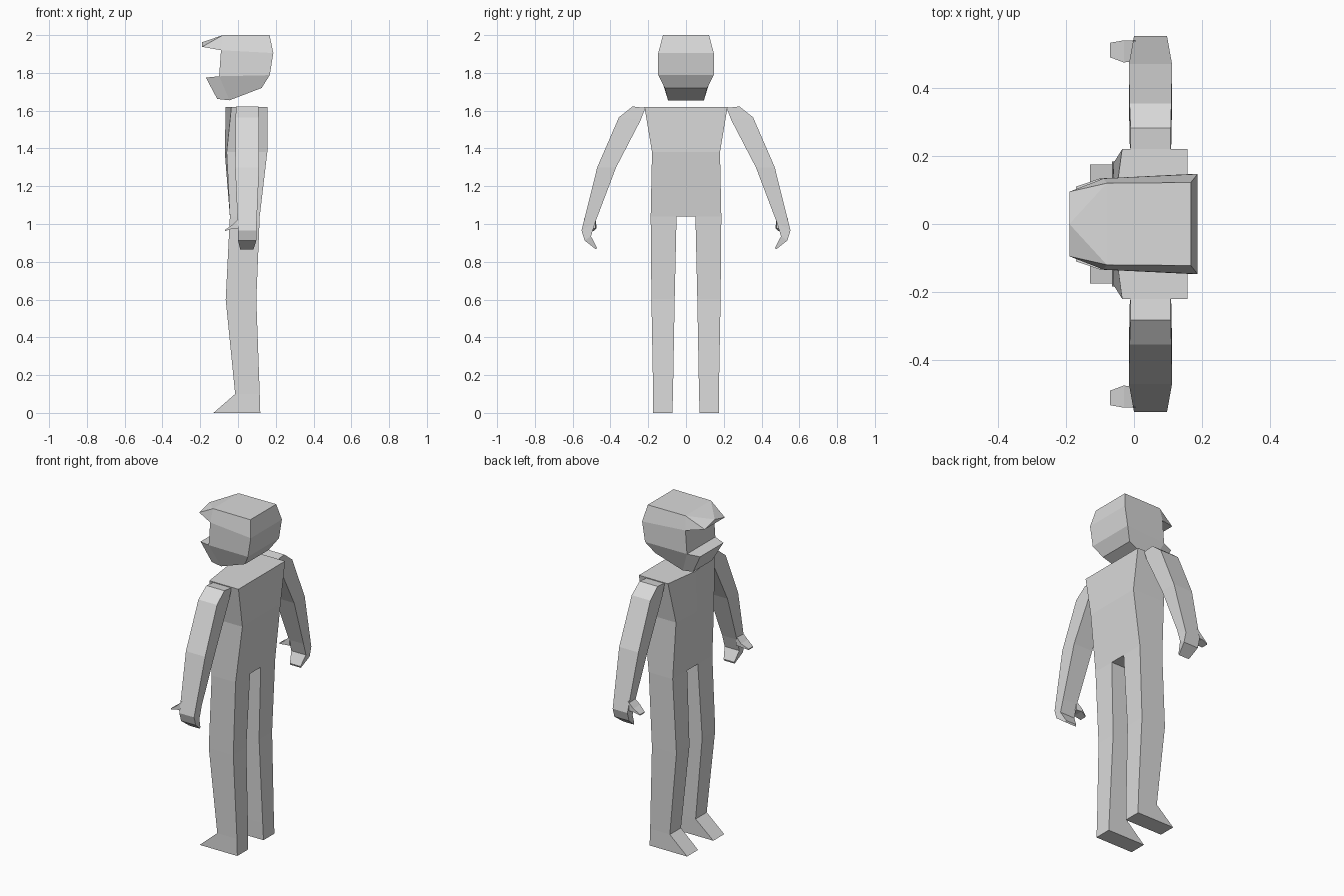
import bpy
import bmesh

cube = bpy.data.objects.get("Cube")
if cube:
    bpy.data.objects.remove(cube)

GREY = (0.7, 0.7, 0.7, 1)
mat = bpy.data.materials.new("plain grey")
mat.use_nodes = True
mat.diffuse_color = GREY
bsdf = next(n for n in mat.node_tree.nodes if n.type == "BSDF_PRINCIPLED")
bsdf.inputs["Base Color"].default_value = GREY
bsdf.inputs["Roughness"].default_value = 0.8


def make(name, verts, faces, mirror=False):
    """Flat-shaded mesh object, optionally mirrored across the y = 0 plane."""
    bm = bmesh.new()
    vs = [bm.verts.new(v) for v in verts]
    for f in faces:
        bm.faces.new([vs[i] for i in f])
    bmesh.ops.recalc_face_normals(bm, faces=bm.faces)
    mesh = bpy.data.meshes.new(name)
    bm.to_mesh(mesh)
    bm.free()
    mesh.materials.append(mat)
    obj = bpy.data.objects.new(name, mesh)
    bpy.context.collection.objects.link(obj)
    if mirror:
        mod = obj.modifiers.new("mirror", "MIRROR")
        mod.use_axis = (False, True, False)
        mod.use_clip = False
        mod.use_mirror_merge = False
    return obj


def loft(name, rings, mirror=False):
    """Skin a stack of equal-sized rings and cap both ends."""
    n = len(rings[0])
    verts = [p for ring in rings for p in ring]
    faces = [(r * n + i, r * n + (i + 1) % n, (r + 1) * n + (i + 1) % n, (r + 1) * n + i)
             for r in range(len(rings) - 1) for i in range(n)]
    faces += [tuple(range(n)), tuple(range(len(verts) - n, len(verts)))]
    return make(name, verts, faces, mirror)


# Torso: front corner x, front centre x, back x, half width, height
torso = [(-0.035, -0.065, 0.157, 0.22, 1.62),
         (-0.06, -0.07, 0.155, 0.18, 1.38),
         (-0.043, -0.043, 0.115, 0.187, 1.04)]
loft("torso", [[(fx, -w, z), (cx, 0, z), (fx, w, z), (bx, w, z), (bx, -w, z)]
               for fx, cx, bx, w, z in torso])

# Legs and feet: front x, back x, inner y, outer y, height
legs = [(-0.043, 0.115, 0.05, 0.187, 1.04),
        (-0.065, 0.097, 0.06, 0.183, 0.60),
        (-0.015, 0.115, 0.069, 0.174, 0.10),
        (-0.13, 0.118, 0.072, 0.175, 0.0)]
loft("legs", [[(f, i, z), (f, o, z), (b, o, z), (b, i, z)] for f, b, i, o, z in legs], True)

# Arms and hands: front x, back x, inner (y, z), outer (y, z)
arms = [(-0.01, 0.108, (0.215, 1.615), (0.283, 1.622)),
        (-0.013, 0.11, (0.24, 1.55), (0.355, 1.565)),
        (-0.015, 0.112, (0.37, 1.30), (0.47, 1.30)),
        (0.0, 0.097, (0.48, 1.01), (0.553, 0.966)),
        (0.0, 0.097, (0.503, 0.935), (0.537, 0.913)),
        (0.012, 0.082, (0.472, 0.875), (0.476, 0.865))]
loft("arms", [[(f, *i), (f, *o), (b, *o), (b, *i)] for f, b, i, o in arms], True)

# Thumbs: x, inner y, outer y, top z, bottom z
thumbs = [(0.005, 0.48, 0.54, 1.03, 0.975),
          (-0.03, 0.475, 0.54, 0.995, 0.975),
          (-0.07, 0.49, 0.533, 0.968, 0.962)]
loft("thumbs", [[(x, i, t), (x, o, t), (x, o, b), (x, i, b)] for x, i, o, t, b in thumbs], True)

# Head: side profile points as x, z, half width, running round the outline
head = [(-0.08, 2.0, 0.12),       # 0 crown front
        (0.167, 2.0, 0.122),      # 1 crown back
        (0.187, 1.905, 0.147),    # 2 back upper
        (0.168, 1.788, 0.147),    # 3 back lower
        (0.125, 1.72, 0.112),     # 4 nape
        (-0.045, 1.655, 0.095),   # 5 under the chin
        (-0.11, 1.662, 0.09),     # 6 chin
        (-0.17, 1.775, 0.11),     # 7 jaw tip
        (-0.10, 1.782, 0.134),    # 8 cheek
        (-0.09, 1.92, 0.134),     # 9 brow
        (-0.19, 1.938, 0.095)]    # 10 peak corner
n = len(head)
verts = [(x, -w, z) for x, z, w in head] + [(x, w, z) for x, z, w in head]
verts.append((-0.19, 0, 1.962))   # middle of the peak
m = 2 * n
faces = [(i, i + 1, i + 1 + n, i + n) for i in range(n - 1)]
faces += [(0, n, m), (10, 10 + n, m)]
for s in (0, n):
    faces += [tuple(i + s for i in f) for f in
              [(0, 1, 2, 9), (9, 2, 3, 8), (8, 3, 4, 5), (8, 5, 6, 7), (0, 9, 10)]]
    faces.append((s, 10 + s, m))
make("head", verts, faces)
